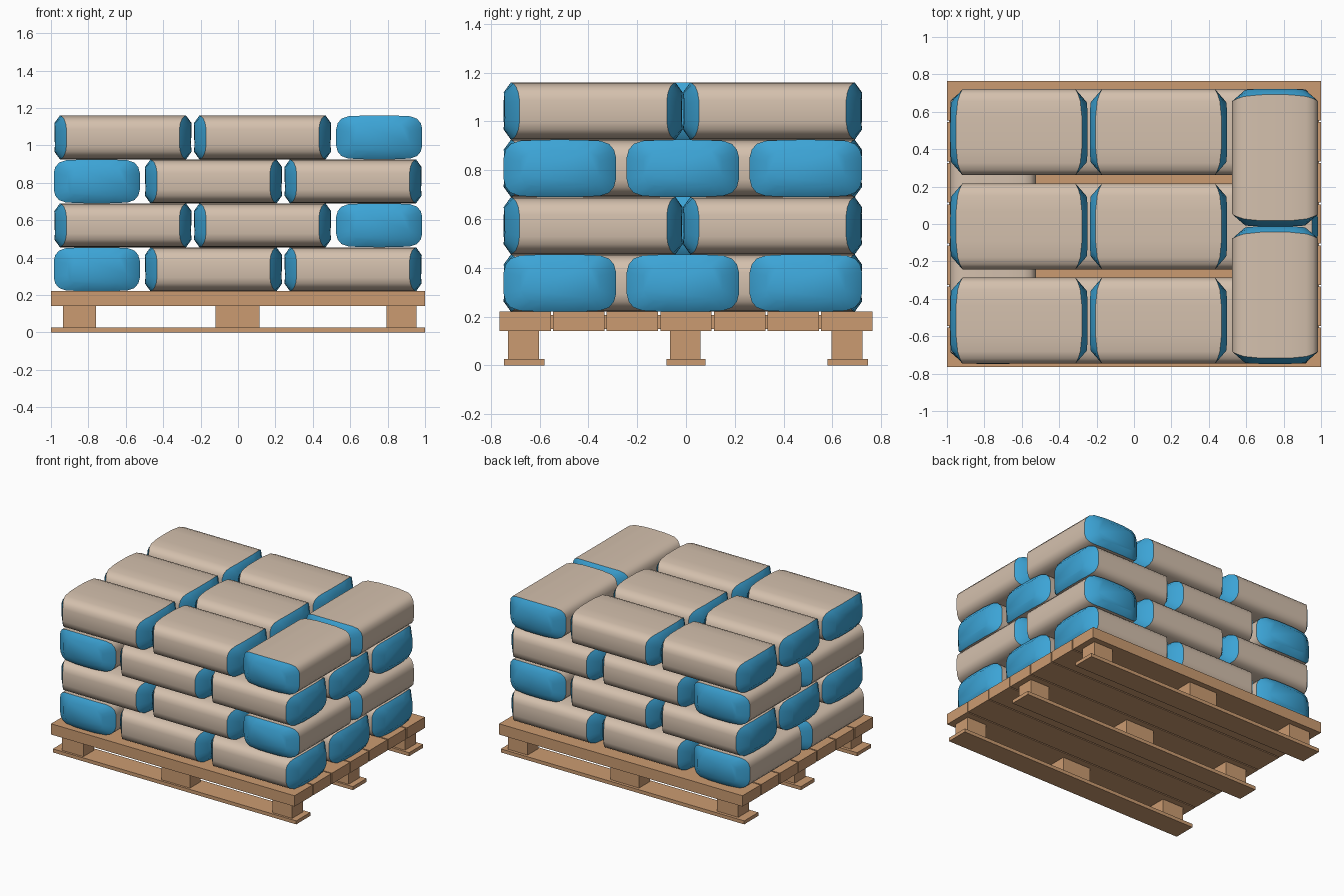
import bpy, bmesh
from mathutils import Matrix

if "Cube" in bpy.data.objects:
    bpy.data.objects.remove(bpy.data.objects["Cube"])


def material(name, rgb):
    m = bpy.data.materials.new(name)
    m.diffuse_color = (*rgb, 1)
    m.use_nodes = True
    m.node_tree.nodes["Principled BSDF"].inputs["Base Color"].default_value = m.diffuse_color
    return m


WOOD = material("pallet wood", (0.60, 0.33, 0.165))
PAPER = material("sack paper", (0.66, 0.53, 0.42))
BLUE = material("sack end blue", (0.045, 0.37, 0.67))


def box(name, x0, x1, y0, y1, z0, z1):
    bm = bmesh.new()
    bmesh.ops.create_cube(bm, size=1)
    bmesh.ops.scale(bm, vec=(x1 - x0, y1 - y0, z1 - z0), verts=bm.verts)
    bmesh.ops.translate(bm, vec=((x0 + x1) / 2, (y0 + y1) / 2, (z0 + z1) / 2), verts=bm.verts)
    me = bpy.data.meshes.new(name)
    bm.to_mesh(me)
    bm.free()
    me.materials.append(WOOD)
    bpy.context.collection.objects.link(bpy.data.objects.new(name, me))


# Pallet deck: seven planks with a recessed filler between them
pitch, plank_w = 0.2198, 0.211
for i in range(7):
    c = (i - 3) * pitch
    box("deck_plank", -1, 1, c - plank_w / 2, c + plank_w / 2, 0.14, 0.22)
box("deck_filler", -0.99, 0.99, -0.75, 0.75, 0.15, 0.207)

# Runners and the blocks that carry the deck
for y, hw in ((-0.6625, 0.0825), (0, 0.08), (0.6625, 0.0825)):
    box("bottom_runner", -1, 1, y - hw, y + hw, 0, 0.026)
    yb = y - 0.003
    for x0, x1 in ((-0.935, -0.76), (-0.12, 0.115), (0.795, 0.955)):
        box("pallet_block", x0, x1, yb - 0.063, yb + 0.063, 0.026, 0.14)


# Sack: rounded section lofted along x, with chamfered blue ends
def sack_mesh():
    quarter = [(0.23, 0.045), (0.222, 0.076), (0.202, 0.1), (0.165, 0.113), (0.08, 0.117)]
    half = quarter + [(0, 0.1175)] + [(-y, z) for y, z in reversed(quarter)]
    section = half + [(-y, -z) for y, z in half]
    bm = bmesh.new()

    def ring(side, sy, sz, edge_x, mid_x):
        return [bm.verts.new((side * (mid_x - (mid_x - edge_x) * (y / 0.23) ** 4), y * sy, z * sz))
                for y, z in section]

    rings = [ring(-1, 0.70, 0.64, 0.362, 0.3675), ring(-1, 1, 1, 0.302, 0.337),
             ring(1, 1, 1, 0.302, 0.337), ring(1, 0.70, 0.64, 0.362, 0.3675)]
    n = len(section)
    for k in range(3):
        a, b = rings[k], rings[k + 1]
        for i in range(n):
            j = (i + 1) % n
            bm.faces.new((a[i], a[j], b[j], b[i])).material_index = 0 if k == 1 else 1
    for r in (rings[0], rings[3]):
        bm.faces.new(r).material_index = 1
    bmesh.ops.recalc_face_normals(bm, faces=bm.faces)
    me = bpy.data.meshes.new("sack")
    bm.to_mesh(me)
    bm.free()
    me.materials.append(PAPER)
    me.materials.append(BLUE)
    me.shade_smooth()
    me.set_sharp_from_angle(angle=0.7)
    return me


SACK = sack_mesh()


def sack(x, y, z, turned):
    ob = bpy.data.objects.new("cement_sack", SACK)
    ob.matrix_world = Matrix.Translation((x, y, z)) @ Matrix.Rotation(1.5707963 * turned, 4, 'Z')
    bpy.context.collection.objects.link(ob)


# Four layers, each mirrored left to right from the one below
Y_MID = -0.013
for layer in range(4):
    z = 0.22 + 0.235 * (layer + 0.5)
    m = -1 if layer % 2 == 0 else 1
    for x in (-0.615, 0.131):
        for row in (-1, 0, 1):
            sack(m * x, Y_MID + row * 0.504, z, 0)
    for row in (-1, 1):
        sack(m * 0.755, Y_MID + row * 0.3675, z, 1)
